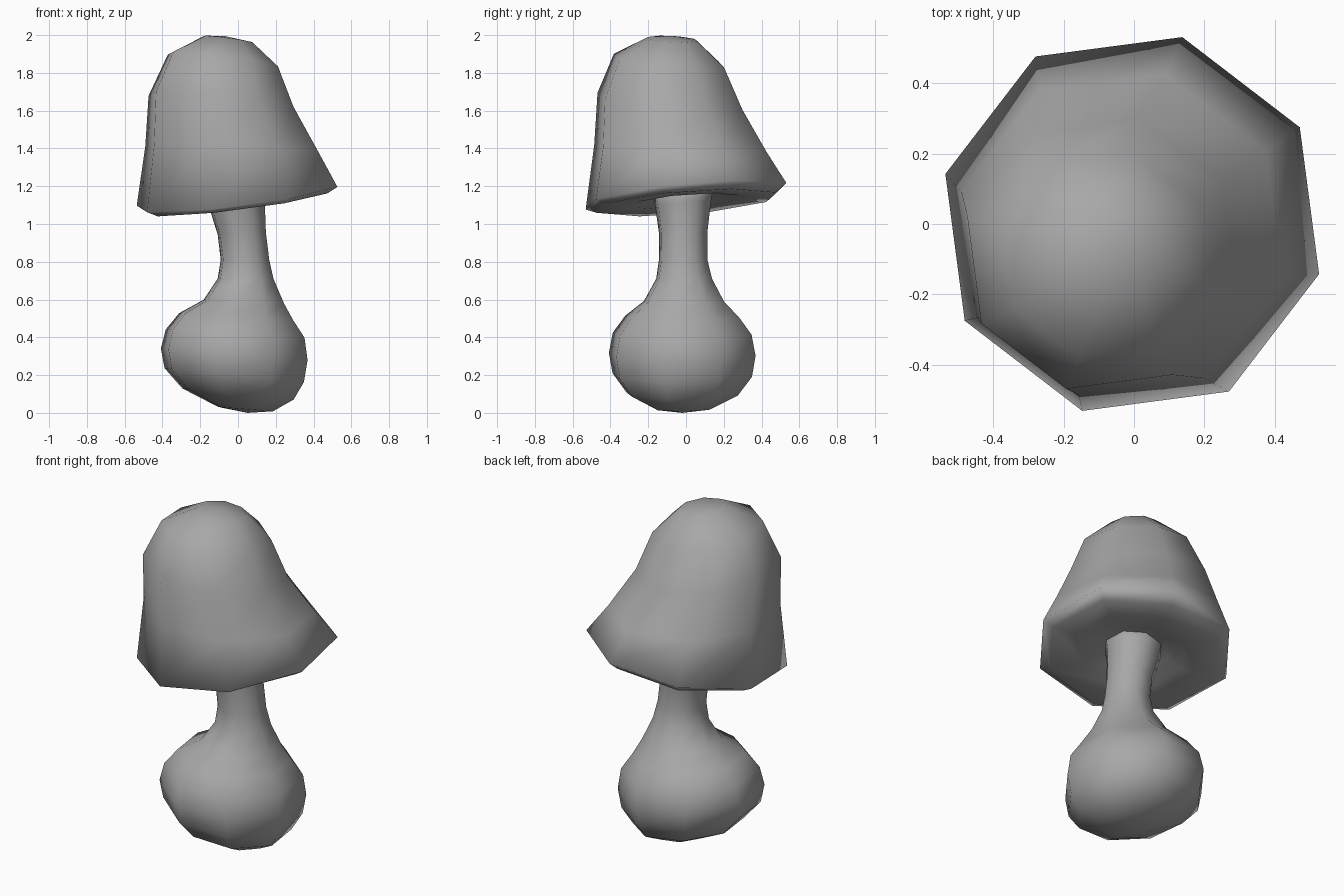
import bpy, bmesh, math

old = bpy.data.objects.get("Cube")
if old:
    bpy.data.objects.remove(old, do_unlink=True)

SIDES = 8
TURN = math.radians(-15)

grey = bpy.data.materials.new("plain grey")
grey.use_nodes = True
colour = (0.39, 0.39, 0.39, 1)
grey.diffuse_color = colour
grey.node_tree.nodes["Principled BSDF"].inputs["Base Color"].default_value = colour


def loft(name, rings, start, end):
    """Skin leaning rings (cx, cy, z, radius, slope x, slope y) between two poles."""
    bm = bmesh.new()
    loops = []
    for cx, cy, z, r, sx, sy in rings:
        loop = []
        for i in range(SIDES):
            a = TURN + math.tau * i / SIDES
            dx, dy = r * math.cos(a), r * math.sin(a)
            loop.append(bm.verts.new((cx + dx, cy + dy, z + sx * dx + sy * dy)))
        loops.append(loop)
    first, last = bm.verts.new(start), bm.verts.new(end)
    for i in range(SIDES):
        j = (i + 1) % SIDES
        for lo, hi in zip(loops, loops[1:]):
            bm.faces.new((lo[i], lo[j], hi[j], hi[i]))
        bm.faces.new((first, loops[0][j], loops[0][i]))
        bm.faces.new((last, loops[-1][i], loops[-1][j]))
    bmesh.ops.recalc_face_normals(bm, faces=bm.faces)
    for f in bm.faces:
        f.smooth = True
    mesh = bpy.data.meshes.new(name)
    bm.to_mesh(mesh)
    bm.free()
    mesh.materials.append(grey)
    obj = bpy.data.objects.new(name, mesh)
    bpy.context.collection.objects.link(obj)
    return obj


# Bulbous foot narrowing to a slim stalk
loft("stalk", [
    (0.04, -0.02, 0.02, 0.15, -0.08, 0),
    (0.00, -0.02, 0.10, 0.305, -0.10, 0),
    (-0.02, -0.02, 0.20, 0.382, -0.10, 0),
    (-0.02, -0.02, 0.31, 0.402, -0.08, 0),
    (-0.015, -0.02, 0.42, 0.38, -0.06, 0),
    (-0.01, -0.02, 0.51, 0.312, -0.06, 0),
    (0.03, -0.01, 0.59, 0.22, -0.04, 0),
    (0.04, -0.01, 0.71, 0.153, 0, 0),
    (0.037, -0.015, 0.81, 0.133, 0, 0),
    (0.02, -0.015, 0.95, 0.132, 0.05, 0),
    (-0.005, -0.015, 1.10, 0.152, 0.12, 0.08),
    (-0.01, -0.015, 1.20, 0.17, 0.12, 0.08),
], (0.05, -0.02, 0.0), (0, 0, 1.22))

# Leaning bell cap with a rolled rim and recessed underside
loft("cap", [
    (0, 0, 1.155, 0.20, 0.125, 0.08),
    (0, 0, 1.12, 0.29, 0.125, 0.08),
    (0, 0, 1.113, 0.49, 0.125, 0.08),
    (-0.005, 0, 1.147, 0.55, 0.12, 0.10),
    (-0.035, -0.03, 1.40, 0.472, -0.03, -0.03),
    (-0.09, -0.085, 1.65, 0.397, -0.10, -0.09),
    (-0.08, -0.09, 1.865, 0.302, -0.13, -0.09),
    (-0.055, -0.07, 1.978, 0.135, -0.13, -0.06),
], (0, 0, 1.165), (-0.07, -0.07, 1.995))
